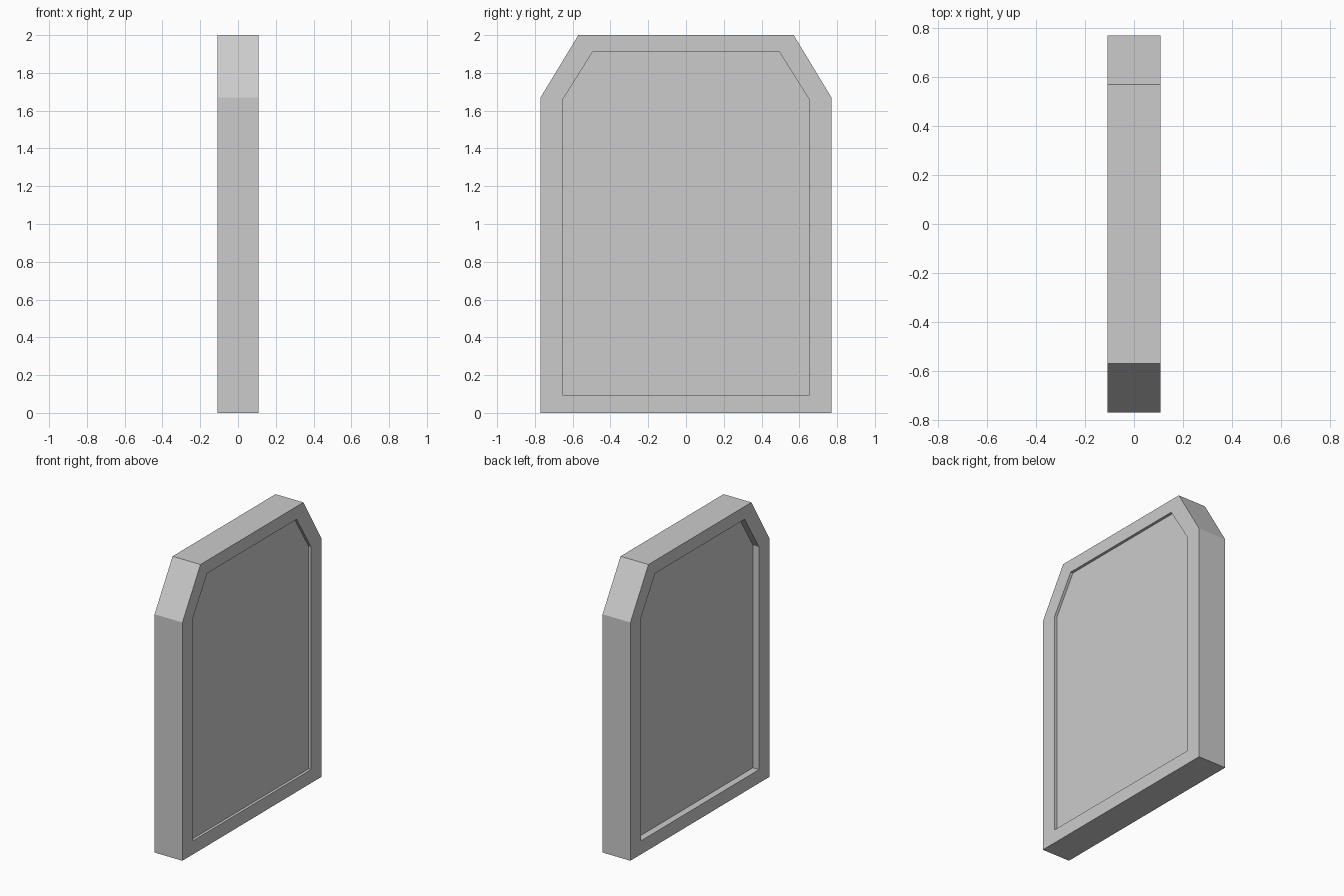
import bpy, bmesh

if "Cube" in bpy.data.objects:
    bpy.data.objects.remove(bpy.data.objects["Cube"])

HALF = 0.108  # half thickness


def profile(bottom, side, shoulder, top_half, top):
    # clipped-corner outline, mirrored in y
    right = [(side, bottom), (side, shoulder), (top_half, top)]
    return right + [(-y, z) for y, z in reversed(right)]


outer = profile(0.0, 0.77, 1.67, 0.57, 2.0)
inner = profile(0.095, 0.655, 1.655, 0.495, 1.91)

# rings run from the right recess floor, over the rim, to the left recess floor
rings = [(inner, HALF - 0.019), (inner, HALF), (outer, HALF),
         (outer, -HALF), (inner, -HALF), (inner, -HALF + 0.047)]

bm = bmesh.new()
loops = [[bm.verts.new((x, y, z)) for y, z in pts] for pts, x in rings]
for a, b in zip(loops, loops[1:]):
    for i in range(len(a)):
        j = (i + 1) % len(a)
        bm.faces.new((a[i], a[j], b[j], b[i]))

# recessed panel faces
bm.faces.new(loops[0])
bm.faces.new(loops[-1])
bmesh.ops.recalc_face_normals(bm, faces=bm.faces[:])

mesh = bpy.data.meshes.new("framed_panel")
bm.to_mesh(mesh)
bm.free()
panel = bpy.data.objects.new("framed_panel", mesh)
bpy.context.collection.objects.link(panel)
